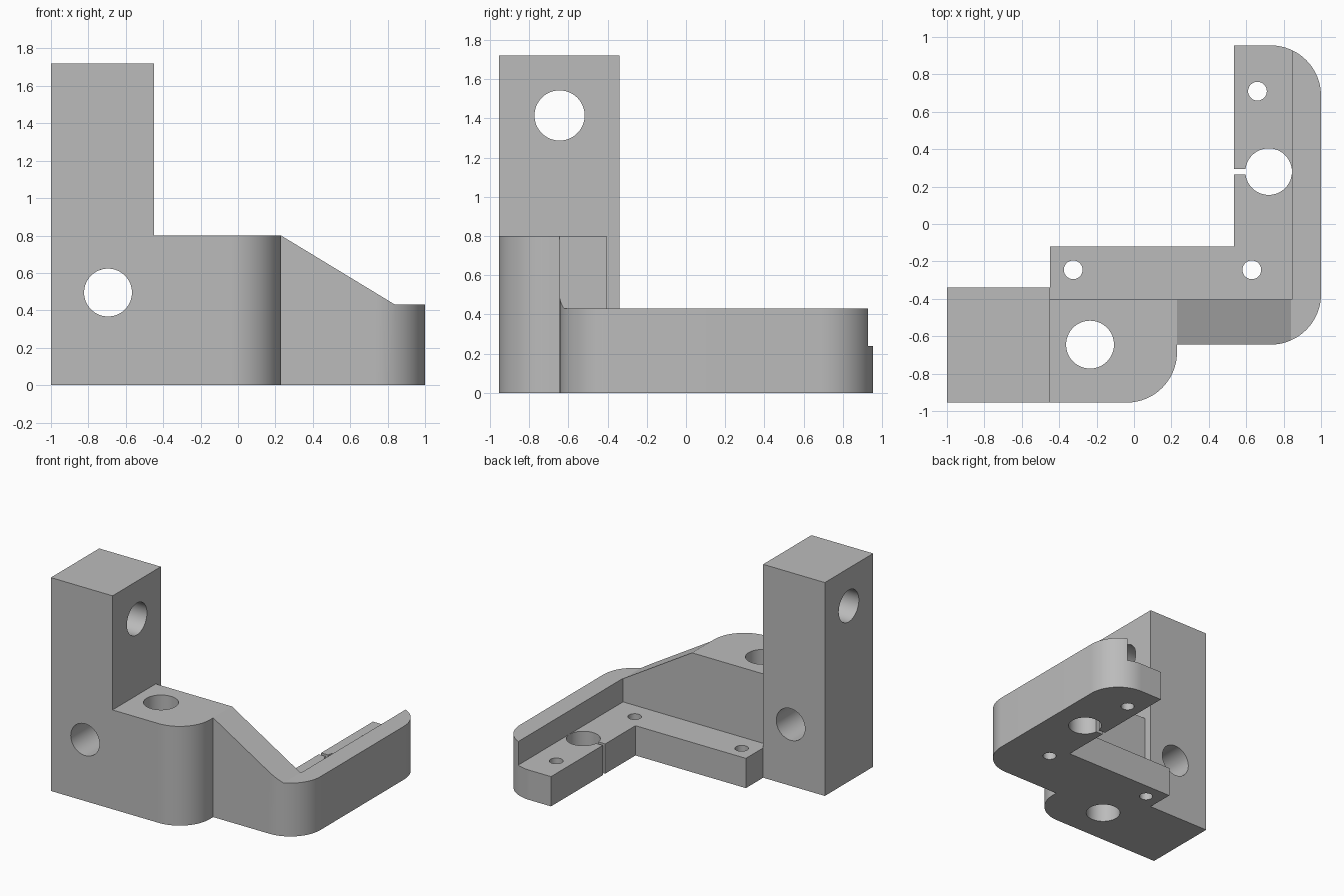
import bpy
import bmesh
from math import sin, cos, pi, radians
from mathutils import Matrix

cube = bpy.data.objects.get("Cube")
if cube:
    bpy.data.objects.remove(cube, do_unlink=True)

# Single grey material
grey = bpy.data.materials.new("plain grey")
grey.use_nodes = True
colour = (0.5, 0.5, 0.5, 1)
grey.diffuse_color = colour
grey.node_tree.nodes["Principled BSDF"].inputs["Base Color"].default_value = colour


def finish(bm, name):
    bmesh.ops.recalc_face_normals(bm, faces=bm.faces)
    mesh = bpy.data.meshes.new(name)
    bm.to_mesh(mesh)
    bm.free()
    mesh.materials.append(grey)
    obj = bpy.data.objects.new(name, mesh)
    bpy.context.collection.objects.link(obj)
    return obj


def prism(name, points, direction):
    """Extrude a closed outline of 3D points along a direction."""
    bm = bmesh.new()
    face = bm.faces.new([bm.verts.new(p) for p in points])
    new = bmesh.ops.extrude_face_region(bm, geom=[face])["geom"]
    bmesh.ops.translate(bm, vec=direction,
                        verts=[v for v in new if isinstance(v, bmesh.types.BMVert)])
    return finish(bm, name)


def box(name, low, high):
    (x0, y0, z0), (x1, y1, z1) = low, high
    return prism(name, [(x0, y0, z0), (x1, y0, z0), (x1, y1, z0), (x0, y1, z0)],
                 (0, 0, z1 - z0))


def drill(name, centre, radius, depth, axis="Z"):
    turn = {"X": Matrix.Rotation(pi / 2, 4, "Y"),
            "Y": Matrix.Rotation(pi / 2, 4, "X"), "Z": Matrix()}[axis]
    bm = bmesh.new()
    bmesh.ops.create_cone(bm, cap_ends=True, segments=64, radius1=radius,
                          radius2=radius, depth=depth,
                          matrix=Matrix.Translation(centre) @ turn)
    return finish(bm, name)


def arc(cx, cy, start, r=0.27, steps=20):
    """Quarter circle, counter-clockwise from the start angle."""
    return [(cx + r * cos(start + pi / 2 * i / steps),
             cy + r * sin(start + pi / 2 * i / steps)) for i in range(steps + 1)]


# Bracket body: full footprint with rounded corners
back, front = 0.955, -0.955
outline = [(-1, front)]
outline += arc(-0.04, front + 0.27, -pi / 2)
outline += [(0.23, -0.645)]
outline += arc(0.73, -0.375, -pi / 2)
outline += arc(0.73, back - 0.27, 0)
outline += [(0.535, back), (0.535, -0.12), (-0.45, -0.12), (-0.45, -0.34), (-1, -0.34)]
body = prism("bracket_body", [(x, y, 0) for x, y in outline], (0, 0, 1.72))

# Space above the block, sloped wall and rail
profile = [(-0.45, 0.8), (0.23, 0.8), (0.84, 0.43), (1.2, 0.43), (1.2, 2), (-0.45, 2)]
cutters = [
    prism("upper_cutter", [(x, -1.2, z) for x, z in profile], (0, 2.4, 0)),
    # Step that leaves the thin plate behind the wall and rail
    box("plate_cutter", (-0.45, -0.405, 0.24), (0.845, 1.2, 1.9)),
    # Clamp slot beside the large plate hole
    box("slot_cutter", (0.4, 0.265, -0.1), (0.64, 0.295, 0.3)),
    # Large holes
    drill("post_side_hole", (-0.7, -0.645, 1.415), 0.128, 1, "X"),
    drill("post_front_hole", (-0.695, -0.645, 0.495), 0.128, 1, "Y"),
    drill("block_hole", (-0.235, -0.645, 0.4), 0.128, 1.2),
    drill("plate_hole", (0.72, 0.28, 0.1), 0.1245, 0.4),
]
# Small screw holes
for x, y in [(0.66, 0.71), (-0.325, -0.245), (0.63, -0.245)]:
    cutters.append(drill("screw_hole", (x, y, 0.1), 0.05, 0.4))

for cutter in cutters:
    cutter.hide_render = True
    mod = body.modifiers.new(cutter.name, "BOOLEAN")
    mod.operation = "DIFFERENCE"
    mod.solver = "EXACT"
    mod.object = cutter

# Bake the cuts, then drop the cutters
bpy.context.view_layer.update()
result = bpy.data.meshes.new_from_object(
    body.evaluated_get(bpy.context.evaluated_depsgraph_get()))
body.modifiers.clear()
body.data = result
for cutter in cutters:
    bpy.data.objects.remove(cutter, do_unlink=True)

bpy.ops.object.select_all(action="DESELECT")
body.select_set(True)
bpy.context.view_layer.objects.active = body
bpy.ops.object.shade_smooth_by_angle(angle=radians(30))
